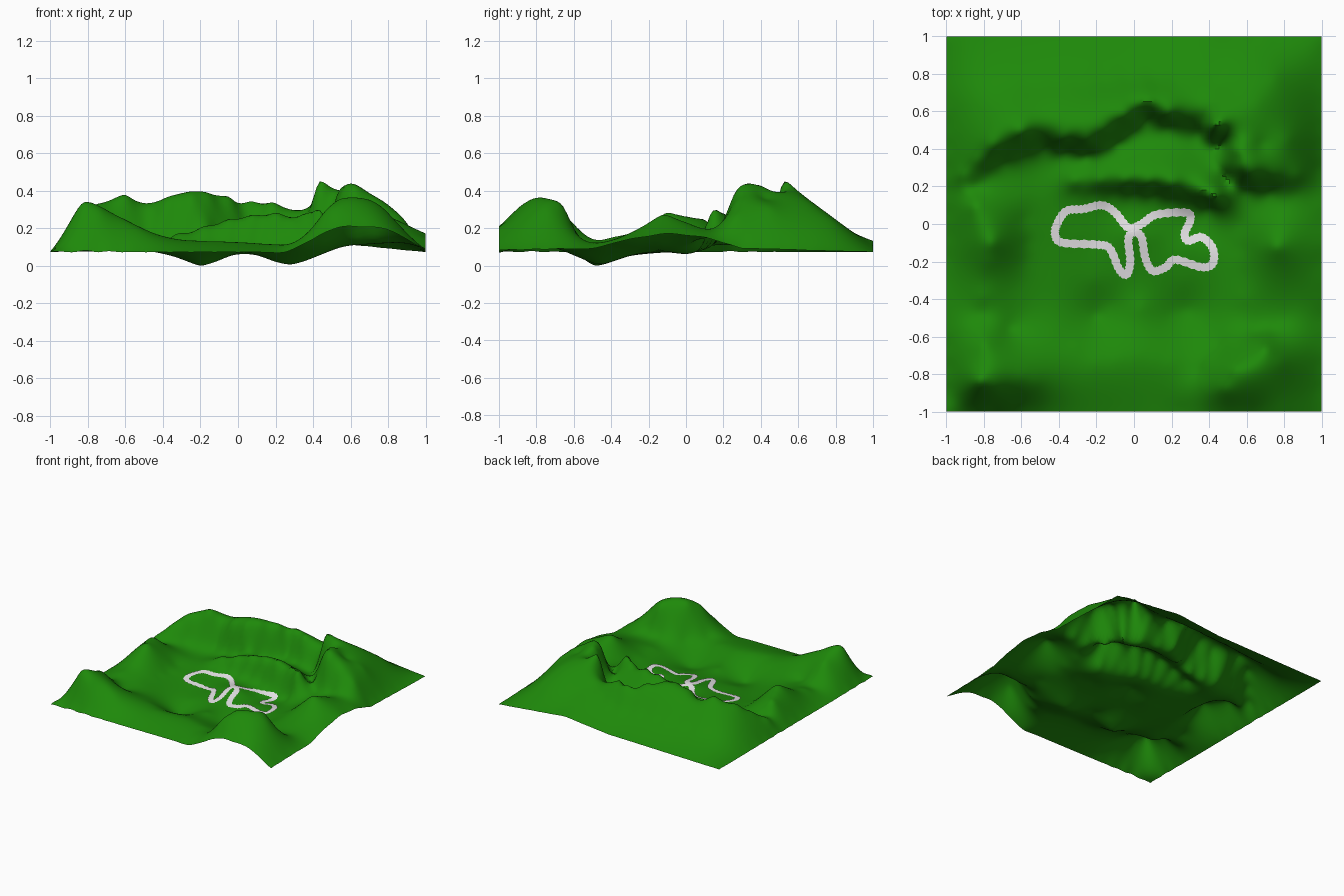
import bpy
import bmesh
import math
from mathutils import Vector

cube = bpy.data.objects.get("Cube")
if cube:
    bpy.data.objects.remove(cube, do_unlink=True)


def make_material(name, colour):
    mat = bpy.data.materials.new(name)
    mat.use_nodes = True
    mat.diffuse_color = colour
    shader = mat.node_tree.nodes["Principled BSDF"]
    shader.inputs["Base Color"].default_value = colour
    shader.inputs["Roughness"].default_value = 0.9
    return mat


def make_object(name, bm, mat):
    mesh = bpy.data.meshes.new(name)
    bm.to_mesh(mesh)
    bm.free()
    mesh.materials.append(mat)
    obj = bpy.data.objects.new(name, mesh)
    bpy.context.collection.objects.link(obj)
    bpy.ops.object.select_all(action="DESELECT")
    obj.select_set(True)
    bpy.context.view_layer.objects.active = obj
    bpy.ops.object.shade_smooth_by_angle(angle=math.radians(35))
    return obj


# Guide lines of the landscape (x, y, height)
border = [(-1, -1, .08), (-1, 1, .08), (0, 1, .1), (.4, 1, .14), (1, 1, .08),
          (1, .3, .1), (1, .1, .16), (1, -.1, .18), (1, -.3, .15), (1, -.5, .1),
          (1, -1, .09), (.9, -1, .15), (.8, -1, .2), (.65, -1, .215), (.5, -1, .2),
          (.4, -1, .15), (.25, -1, .08), (-1, -1, .08)]
north_crest = [(-.92, .26, .19), (-.75, .42, .33), (-.6, .49, .38), (-.47, .5, .32),
               (-.38, .45, .33), (-.25, .44, .35), (-.15, .5, .37), (.07, .65, .35),
               (.18, .59, .33), (.3, .58, .28), (.38, .56, .31), (.43, .52, .445),
               (.5, .5, .38), (.56, .3, .4), (.62, .26, .395), (.75, .26, .34),
               (.87, .26, .27)]
north_foot = [(-.84, .2, .17), (-.7, .33, .18), (-.48, .41, .17), (-.25, .37, .17),
              (-.1, .43, .18), (.06, .56, .19), (.18, .52, .18), (.36, .49, .18),
              (.47, .42, .18), (.5, .25, .18), (.6, .18, .19), (.85, .16, .21)]
north_slope = [(-.7, .75, .19), (-.3, .75, .23), (.1, .78, .23), (.45, .75, .26)]
east_plateau = [(.57, .58, .4), (.66, .65, .35), (.75, .78, .25)]
east_shoulder = [(.68, .42, .37), (.82, .45, .31)]
inner_ridge = [(-.32, .23, .18), (-.05, .23, .25), (.2, .21, .28), (.35, .18, .28),
               (.43, .14, .3)]
inner_foot = [(-.32, .16, .13), (.1, .16, .14), (.4, .09, .13)]
west_ridge = [(-.85, .1, .25), (-.76, -.1, .29), (-.79, -.3, .18), (-.82, -.48, .14)]
west_foot = [(-.6, .15, .14), (-.57, -.1, .12), (-.6, -.4, .12), (-.66, -.56, .13)]
west_hill = [(-.8, -.64, .27), (-.83, -.84, .34), (-.74, -.88, .29), (-.6, -.82, .25),
             (-.45, -.87, .16)]
east_ridge = [(.78, .02, .23), (.76, -.12, .28), (.85, -.3, .18)]
east_foot = [(.57, 0, .13), (.58, -.4, .12), (.8, -.5, .13)]
south_hill = [(.48, -.88, .31), (.53, -.77, .35), (.62, -.76, .37), (.7, -.66, .33),
              (.78, -.74, .31)]
south_foot = [(.35, -.78, .14), (.46, -.66, .14), (.56, -.58, .15), (.74, -.57, .16)]
basin = [(-.4, 0, .1), (-.2, -.1, .08), (0, -.04, .12), (.2, -.1, .08), (.4, -.15, .09)]
front_rise = [(-.42, -.57, .12), (-.2, -.74, .14), (.02, -.7, .13), (.2, -.74, .12)]
west_pit = [(-.28, -.46, .035), (-.2, -.49, .01), (-.12, -.43, .03)]
east_pit = [(.2, -.48, .03), (.28, -.46, .015), (.36, -.47, .035)]
pit_rim = [(-.22, -.3, .06), (0, -.25, .08), (.27, -.3, .06)]
pit_saddle = [(.03, -.45, .08)]


def resample(line, step=.12):
    points = [Vector(line[0])]
    for a, b in zip(line, line[1:]):
        a, b = Vector(a), Vector(b)
        count = max(1, round((b - a).length / step))
        points += [a.lerp(b, i / count) for i in range(1, count + 1)]
    return points


controls = []
for line in (border, north_crest, north_foot, north_slope, east_plateau, east_shoulder,
             inner_ridge, inner_foot, west_ridge, west_foot, west_hill, east_ridge,
             east_foot, south_hill, south_foot, basin, front_rise, west_pit, east_pit,
             pit_rim, pit_saddle):
    # Skip points that lie almost on top of each other
    for p in resample(line):
        if all((p.xy - q.xy).length > .03 for q in controls):
            controls.append(p)


def kernel(dx, dy):
    return math.sqrt(dx * dx + dy * dy + .0006)


def solve(matrix, values):
    rows = [row + [value] for row, value in zip(matrix, values)]
    n = len(rows)
    for i in range(n):
        pivot = max(range(i, n), key=lambda r: abs(rows[r][i]))
        rows[i], rows[pivot] = rows[pivot], rows[i]
        top = rows[i]
        for r in range(i + 1, n):
            f = rows[r][i] / top[i]
            if f:
                rows[r] = [a - f * b for a, b in zip(rows[r], top)]
    result = [0] * n
    for i in reversed(range(n)):
        known = sum(rows[i][k] * result[k] for k in range(i + 1, n))
        result[i] = (rows[i][n] - known) / rows[i][i]
    return result


# Stretch a smooth sheet over the guide lines
mean = sum(p.z for p in controls) / len(controls)
weights = solve([[kernel(p.x - q.x, p.y - q.y) for q in controls] for p in controls],
                [p.z - mean for p in controls])
sheet = [(p.x, p.y, w) for p, w in zip(controls, weights)]


def height(x, y):
    return mean + sum(w * kernel(x - px, y - py) for px, py, w in sheet)


# Ground
ground = bmesh.new()
bmesh.ops.create_grid(ground, x_segments=110, y_segments=110, size=1)
for v in ground.verts:
    v.co.z = height(v.co.x, v.co.y)
lowest = min(v.co.z for v in ground.verts)
for v in ground.verts:
    v.co.z -= lowest
make_object("ground", ground, make_material("grass green", (.013, .25, .003, 1)))

# Winding road laid on the ground
route = [(-.41, 0), (-.36, .07), (-.27, .08), (-.17, .1), (-.1, .06), (-.03, -.02),
         (.04, 0), (.12, .05), (.28, .06), (.3, .02), (.27, -.05), (.29, -.09),
         (.36, -.07), (.42, -.13), (.42, -.21), (.36, -.23), (.22, -.19), (.17, -.23),
         (.1, -.25), (.06, -.18), (.04, -.07), (0, -.045), (-.03, -.08), (-.02, -.2),
         (-.04, -.27), (-.08, -.24), (-.13, -.13), (-.2, -.11), (-.38, -.1), (-.42, -.06)]


def smooth_loop(points, steps):
    pts = [Vector(p) for p in points]
    n = len(pts)
    out = []
    for i in range(n):
        a, b, c, d = (pts[(i + k - 1) % n] for k in range(4))
        for s in range(steps):
            t = s / steps
            out.append(b + (c - a) * t / 2 + (a - b * 2.5 + c * 2 - d / 2) * t * t
                       + (b * 3 - a - c * 3 + d) * t * t * t / 2)
    return out


path = smooth_loop(route, 8)
road = bmesh.new()
rings = []
for i, p in enumerate(path):
    along = (path[(i + 1) % len(path)] - path[i - 1]).normalized()
    side = Vector((-along.y, along.x))
    half = .024 if i % 2 else .019
    ring = []
    for k in (-1, 0, 1):
        q = p + side * half * k
        ring.append(road.verts.new((q.x, q.y, height(q.x, q.y) - lowest + .006)))
    rings.append(ring)
for i, ring in enumerate(rings):
    after = rings[(i + 1) % len(rings)]
    for k in (0, 1):
        road.faces.new((ring[k], after[k], after[k + 1], ring[k + 1]))
for f in road.faces:
    f.normal_update()
    if f.normal.z < 0:
        f.normal_flip()
make_object("road", road, make_material("pale grey", (.8, .78, .8, 1)))
